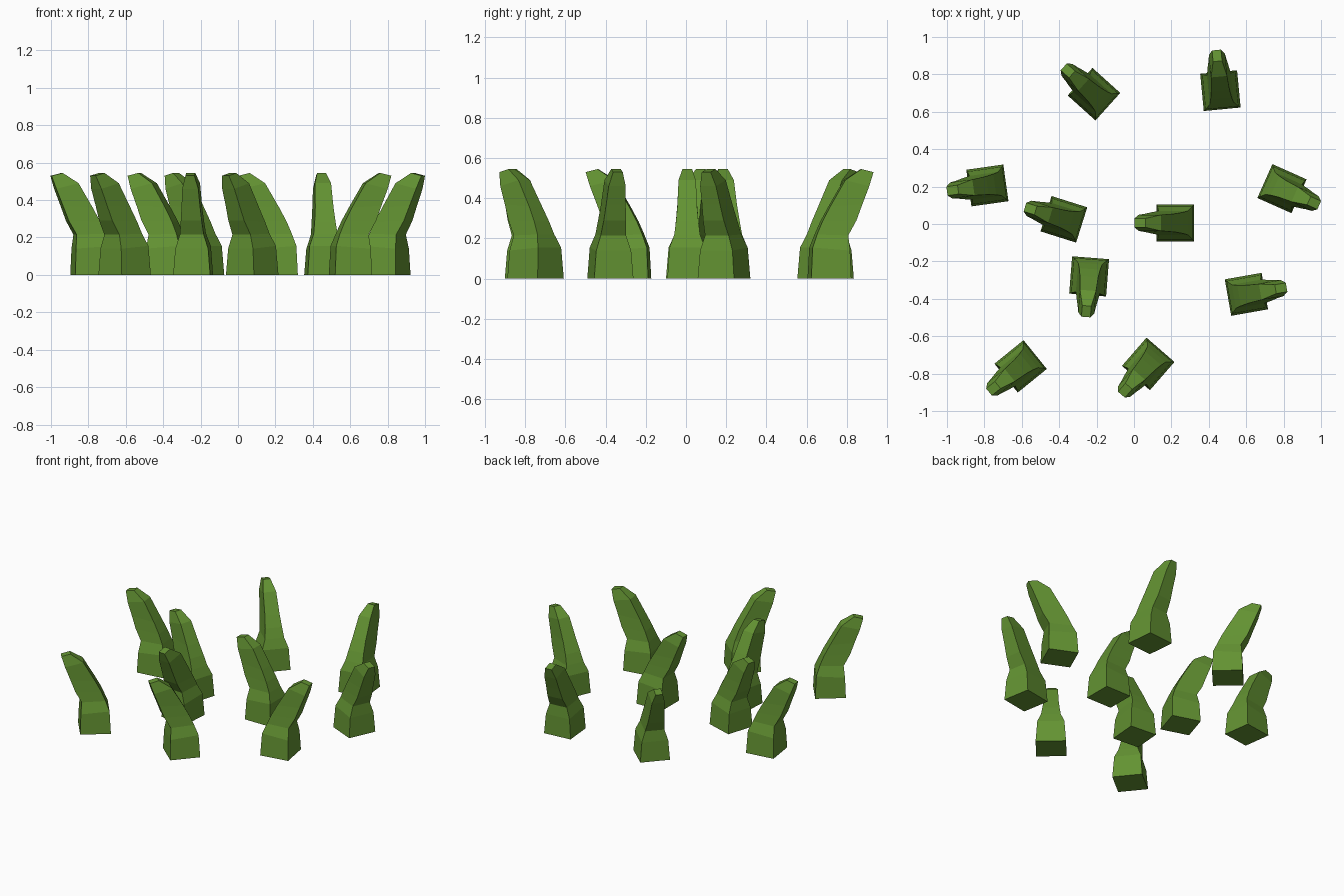
import bpy, bmesh, math

if "Cube" in bpy.data.objects:
    bpy.data.objects.remove(bpy.data.objects["Cube"])

green = bpy.data.materials.new("leaf green")
green.diffuse_color = (0.125, 0.29, 0.032, 1)
green.use_nodes = True
green.node_tree.nodes["Principled BSDF"].inputs["Base Color"].default_value = green.diffuse_color

# Cross-sections of one blade: back distance, back height, front distance, front height, half width
SECTIONS = [
    (-0.10, 0.00, 0.10, 0.00, 0.099),
    (-0.092, 0.155, 0.095, 0.14, 0.088),
    (-0.068, 0.22, 0.088, 0.215, 0.064),
    (-0.04, 0.285, 0.13, 0.29, 0.056),
    (0.00, 0.36, 0.16, 0.37, 0.049),
    (0.075, 0.49, 0.195, 0.46, 0.043),
    (0.158, 0.545, 0.218, 0.53, 0.024),
]


def blade_mesh():
    """Square-footed blade that tapers and leans towards +x."""
    bm = bmesh.new()
    rings = []
    for xb, zb, xf, zf, w in SECTIONS:
        rings.append([bm.verts.new(p) for p in
                      ((xb, -w, zb), (xf, -w, zf), (xf, w, zf), (xb, w, zb))])
    for a, b in zip(rings, rings[1:]):
        for i in range(4):
            j = (i + 1) % 4
            bm.faces.new((a[i], a[j], b[j], b[i]))
    bm.faces.new(rings[0][::-1])
    bm.faces.new(rings[-1])
    bmesh.ops.recalc_face_normals(bm, faces=bm.faces)
    me = bpy.data.meshes.new("grass_blade")
    bm.to_mesh(me)
    bm.free()
    me.materials.append(green)
    return me


# Placement of each blade: x, y, leaning direction in degrees
PLACES = [
    (-0.784, 0.206, 188), (0.22, 0.006, 180), (-0.214, 0.694, 138),
    (0.462, 0.713, 95.5), (0.791, 0.189, -24), (-0.375, 0.025, 162.5),
    (-0.24, -0.28, -94.5), (0.601, -0.376, 10), (-0.606, -0.761, -141),
    (0.076, -0.748, -131),
]
mesh = blade_mesh()
for n, (x, y, angle) in enumerate(PLACES, 1):
    ob = bpy.data.objects.new(f"grass_blade_{n}", mesh)
    ob.location = (x, y, 0)
    ob.rotation_euler.z = math.radians(angle)
    bpy.context.collection.objects.link(ob)
